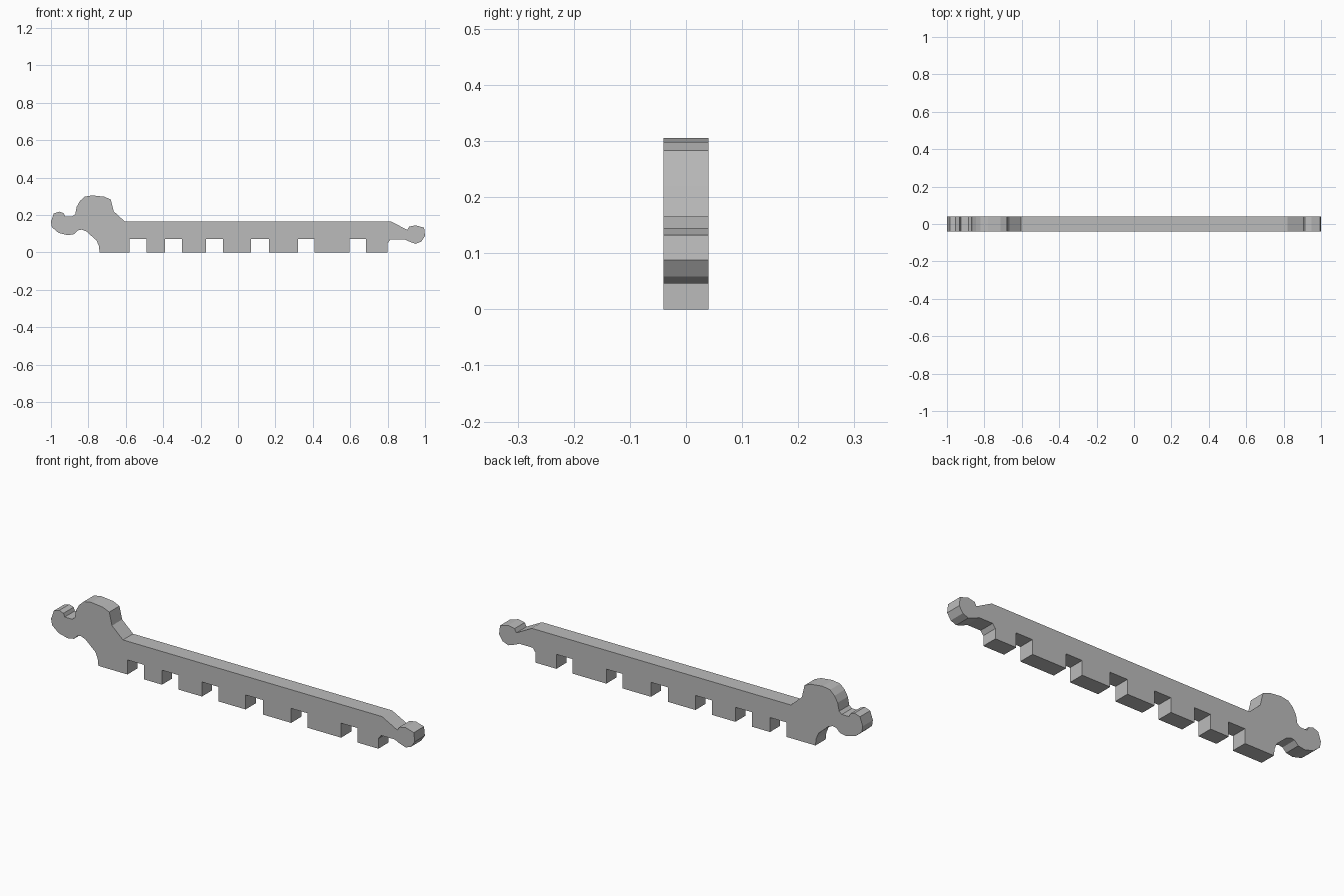
import bpy
import bmesh

# Remove the default cube only
default_cube = bpy.data.objects.get("Cube")
if default_cube:
    bpy.data.objects.remove(default_cube, do_unlink=True)

HALF_THICKNESS = 0.04
SLOT_TOP = 0.072

# One plain grey for the whole part
grey = bpy.data.materials.new("plain grey")
grey.use_nodes = True
colour = (0.5, 0.5, 0.5, 1)
grey.diffuse_color = colour
grey.node_tree.nodes["Principled BSDF"].inputs["Base Color"].default_value = colour


def toothed_edge(teeth, slot_top):
    """Square teeth standing on the ground, joined by slots of equal height."""
    points = []
    for index, (start, end) in enumerate(teeth):
        if index > 0:
            points.append((start, slot_top))
        points += [(start, 0), (end, 0)]
        if index < len(teeth) - 1:
            points.append((end, slot_top))
    return points


def extruded_plate(name, outline, half_thickness, material):
    """Flat plate: a closed side outline extruded evenly about y = 0."""
    bm = bmesh.new()
    front = bm.faces.new([bm.verts.new((x, -half_thickness, z)) for x, z in outline])
    extruded = bmesh.ops.extrude_face_region(bm, geom=[front], use_keep_orig=True)
    moved = [item for item in extruded["geom"] if isinstance(item, bmesh.types.BMVert)]
    bmesh.ops.translate(bm, verts=moved, vec=(0, 2 * half_thickness, 0))
    bmesh.ops.recalc_face_normals(bm, faces=bm.faces)
    # Clean cap triangulation for the concave outline
    caps = [face for face in bm.faces if len(face.verts) > 4]
    bmesh.ops.triangulate(bm, faces=caps, ngon_method="EAR_CLIP")
    mesh = bpy.data.meshes.new(name)
    bm.to_mesh(mesh)
    bm.free()
    mesh.materials.append(material)
    plate = bpy.data.objects.new(name, mesh)
    bpy.context.collection.objects.link(plate)
    return plate


# Teeth along the lower edge, as start and end positions
teeth = [(-.74, -.58), (-.49, -.39), (-.3, -.17), (-.08, .07),
         (.165, .32), (.41, .595), (.685, .8)]

# Rounded knob and neck at the right end, going up from the last tooth
end_knob = [(.8, .05), (.815, .07), (.89, .07), (.91, .06), (.95, .046),
            (.98, .058), (1, .088), (.995, .132), (.95, .145), (.915, .138),
            (.905, .12)]

# Straight top rail, then the large hump
top_rail = [(.82, .165), (-.605, .165)]
hump = [(-.665, .22), (-.68, .283), (-.715, .298), (-.78, .305), (-.82, .298),
        (-.845, .275), (-.862, .245), (-.87, .205)]

# Hooked knob at the left end and the curved underside behind it
hook_knob = [(-.885, .193), (-.925, .193), (-.932, .21), (-.955, .218),
             (-.985, .208), (-1, .165), (-.995, .135), (-.96, .105),
             (-.91, .092), (-.875, .098), (-.855, .118), (-.835, .122),
             (-.81, .112), (-.78, .085), (-.757, .065), (-.744, .035)]

outline = toothed_edge(teeth, SLOT_TOP) + end_knob + top_rail + hump + hook_knob
extruded_plate("toothed_bar", outline, HALF_THICKNESS, grey)
